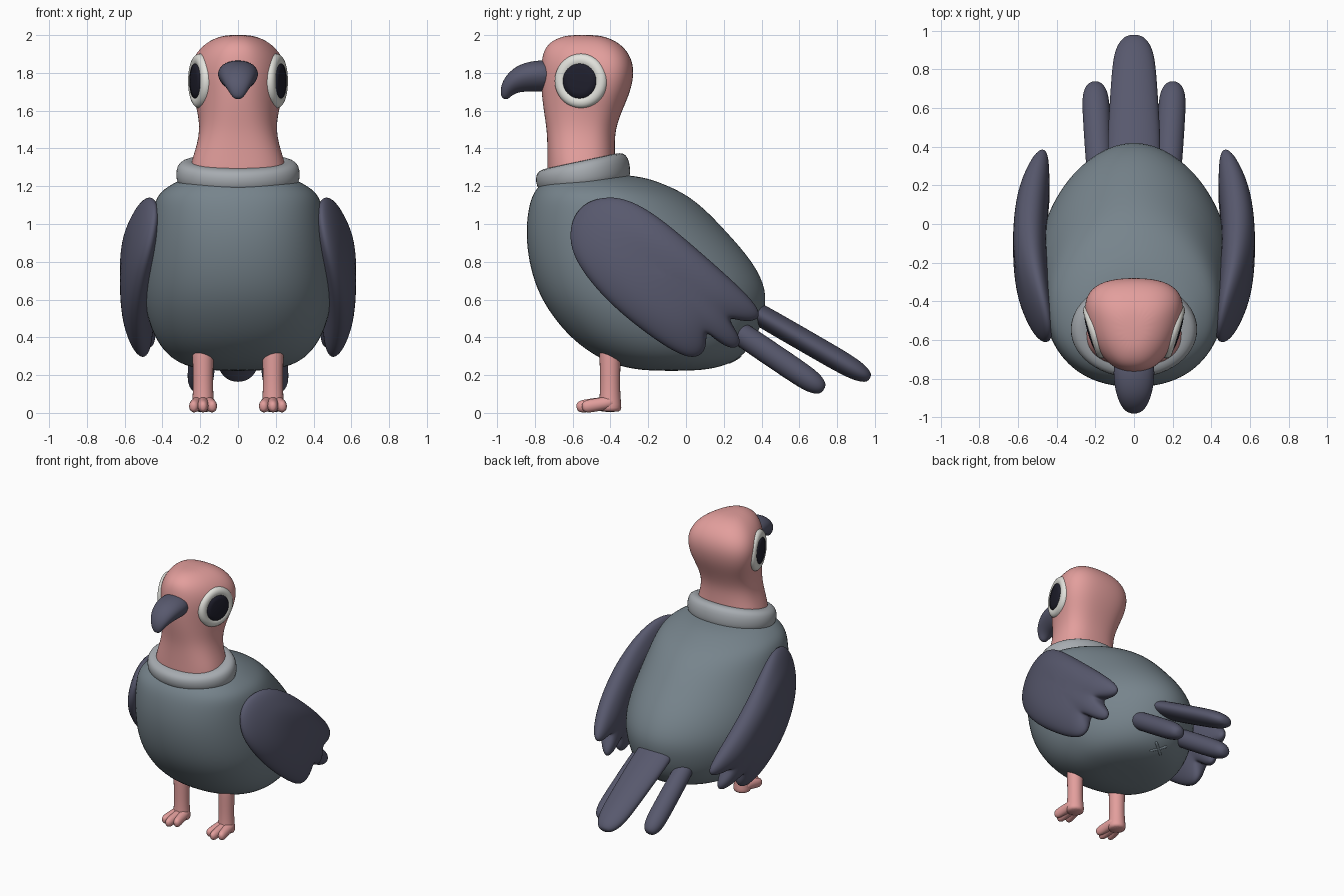
import bpy, bmesh
from math import sin, cos, pi, radians, copysign
from mathutils import Vector

if "Cube" in bpy.data.objects:
    bpy.data.objects.remove(bpy.data.objects["Cube"])


def material(name, rgb):
    m = bpy.data.materials.new(name)
    m.diffuse_color = [(c / 255) ** 2.2 for c in rgb] + [1]
    m.use_nodes = True
    m.node_tree.nodes["Principled BSDF"].inputs["Base Color"].default_value = m.diffuse_color
    return m


PINK = material("pink skin", (226, 157, 155))
GREY = material("body grey", (118, 131, 139))
DARK = material("dark feather", (88, 89, 109))
PALE = material("collar grey", (165, 170, 175))
WHITE = material("eye white", (226, 226, 220))
BLACK = material("pupil", (36, 36, 48))


def loft(name, rings, mat, mirror=False, levels=2):
    """Skin a stack of equal-length point rings, cap both ends."""
    bm = bmesh.new()
    vs = [[bm.verts.new(p) for p in ring] for ring in rings]
    n = len(vs[0])
    for a, b in zip(vs, vs[1:]):
        for i in range(n):
            j = (i + 1) % n
            bm.faces.new((a[i], a[j], b[j], b[i]))
    bm.faces.new(vs[0])
    bm.faces.new(vs[-1])
    bmesh.ops.recalc_face_normals(bm, faces=bm.faces)
    for f in bm.faces:
        f.smooth = True
    me = bpy.data.meshes.new(name)
    bm.to_mesh(me)
    bm.free()
    me.materials.append(mat)
    ob = bpy.data.objects.new(name, me)
    bpy.context.collection.objects.link(ob)
    if mirror:
        ob.modifiers.new("Mirror", 'MIRROR').use_mirror_merge = False
    if levels:
        s = ob.modifiers.new("Subdivision", 'SUBSURF')
        s.levels = s.render_levels = levels
    return ob


def circle(n, power=2.0, back_power=None):
    """Unit superellipse points, optionally with another power on the +y half."""
    out = []
    for i in range(n):
        a = 2 * pi * i / n
        c, s = cos(a), sin(a)
        p = back_power if back_power and s > 0 else power
        out.append((copysign(abs(c) ** (2 / p), c), copysign(abs(s) ** (2 / p), s)))
    return out


def slices(rows, power, back_power, taper=lambda z: 0):
    """Horizontal slices from rows of (z, front y, back y, half width)."""
    rings = []
    for z, yf, yb, w in rows:
        k = taper(z)
        rings.append([(w * c * (1 - 0.3 * k + k * s), (yf + yb) / 2 + (yb - yf) / 2 * s, z)
                      for c, s in circle(24, power, back_power)])
    return rings


def feather(name, start, end, w0, w1, thick, mat, mirror=False, levels=2):
    """Flattened rod with a rounded tip, wide along x."""
    a, b = Vector(start), Vector(end)
    d = (b - a).normalized()
    side = (Vector((1, 0, 0)) - d * d.x).normalized()
    up = side.cross(d)
    length = (b - a).length
    rings = []
    for t, k in ((0, .35), (.04, .8), (.15, 1), (.5, 1), (.8, 1), (.9, .88), (.96, .68), (1, .35)):
        w = (w0 + (w1 - w0) * t) * k
        rings.append([a + d * length * t + side * w * c + up * thick * k * s for c, s in circle(12)])
    return loft(name, rings, mat, mirror, levels)


# Body, rounder in front and tapering to the rear
loft("body", slices([
    (.222, -.20, .05, .12), (.240, -.33, .18, .25), (.285, -.46, .29, .35), (.385, -.605, .375, .432),
    (.52, -.72, .42, .48), (.65, -.795, .437, .497), (.80, -.838, .362, .487), (.95, -.853, .228, .465),
    (1.08, -.84, .105, .445), (1.16, -.815, .0, .42), (1.21, -.775, -.11, .35),
    (1.25, -.73, -.22, .27), (1.265, -.62, -.38, .12)], 2.25, 1.9,
    lambda z: -.06), GREY)

# Puckered cross under the tail
for sx in (-1, 1):
    feather("vent_fold", (-.05 * sx, .22, .268), (.05 * sx, .29, .308), .012, .012, .014, GREY, levels=1)

# Neck and head, narrowing towards the face
loft("head", slices([
    (1.20, -.735, -.37, .26), (1.30, -.735, -.373, .26), (1.40, -.735, -.376, .224), (1.50, -.738, -.374, .207),
    (1.60, -.755, -.337, .222), (1.70, -.767, -.292, .252), (1.80, -.77, -.272, .266),
    (1.88, -.765, -.287, .246), (1.94, -.745, -.33, .198), (1.98, -.695, -.39, .138),
    (2.002, -.62, -.47, .065)], 2.4, 2.5,
    lambda z: .25 * min(1, max(0, (z - 1.4) / .3))), PINK)

# Collar: tilted oval ring with a rounded section
rings = []
for c, s in circle(12, 2.6):
    ring = []
    for cx, sy in circle(28):
        y = (.188 + .064 * c) * sy
        ring.append(((.262 + .07 * c) * cx, -.545 + y - .01 * s, 1.262 + .074 * s + (.165 + .05 * s) * y))
    rings.append(ring)
rings.append(rings[0])
collar = loft("collar", rings, PALE, levels=0)
bm = bmesh.new()
bm.from_mesh(collar.data)
bmesh.ops.delete(bm, geom=[f for f in bm.faces if len(f.verts) > 4], context='FACES_ONLY')
bmesh.ops.remove_doubles(bm, verts=bm.verts, dist=.0001)
bmesh.ops.recalc_face_normals(bm, faces=bm.faces)
bm.to_mesh(collar.data)
bm.free()
collar.modifiers.new("Subdivision", 'SUBSURF').levels = 1

# Hooked beak: (y, z, tilt, half height, half width)
rings = []
for y, z, tilt, h, w in ((-.68, 1.785, 0, .085, .121), (-.80, 1.785, 5, .085, .12),
                         (-.87, 1.77, 25, .077, .105), (-.925, 1.737, 45, .056, .081),
                         (-.953, 1.697, 65, .036, .052), (-.961, 1.66, 78, .016, .024)):
    t = radians(tilt)
    rings.append([(w * c * (.9 + .13 * s), y - h * s * sin(t), z + h * s * cos(t)) for c, s in circle(16)])
loft("beak", rings, DARK)

# Eyes: low rounded rim and a dark pupil, turned slightly forward
yaw = radians(17)
normal = Vector((cos(yaw), -sin(yaw), 0))
across = Vector((sin(yaw), cos(yaw), 0))
centre = Vector((.205, -.557, 1.757))


def lathe(profile):
    return [[centre + across * r * c + Vector((0, 0, r * s)) + normal * h for c, s in circle(32)]
            for r, h in profile]


loft("eye_rim", lathe([(.125, -.05), (.142, -.03), (.148, -.004), (.14, .016), (.122, .027),
                       (.1, .027), (.091, .02), (.05, .018)]), WHITE, True, 1)
loft("pupil", lathe([(.094, .016), (.091, .027), (.06, .032), (.02, .034)]), BLACK, True, 0)

# Wings: scalloped outline (y, z), puffed and bowed around the body
outline = [(-.63, .95), (-.61, 1.05), (-.54, 1.13), (-.42, 1.16), (-.30, 1.14), (-.15, 1.05),
           (.02, .905), (.18, .765), (.30, .655), (.385, .565), (.41, .505), (.365, .475), (.28, .485),
           (.22, .51), (.265, .44), (.305, .37), (.275, .325), (.21, .345), (.15, .39), (.105, .435),
           (.115, .36), (.095, .30), (.04, .278), (-.03, .30), (-.12, .35), (-.28, .465),
           (-.43, .595), (-.55, .735), (-.615, .85)]
# the scallops fade out towards the middle of the wing
smooth = outline
for _ in range(4):
    smooth = [tuple((a + 2 * b + c) / 4 for a, b, c in zip(smooth[i - 1], p, smooth[(i + 1) % len(smooth)]))
              for i, p in enumerate(smooth)]
cy, cz = -.1, .74
steps = (.1, .4, .65, .84, .95, 1)
rings = []
for side, scales in ((1, steps), (-1, steps[-2::-1])):
    for r in scales:
        ring = []
        fade = min(1, (1 - r) / .16)
        for (y, z), (y2, z2) in zip(outline, smooth):
            dy = (y + (y2 - y) * fade - cy) * r
            dz = (z + (z2 - z) * fade - cz) * r
            u = dy * .78 - dz * .62
            bow = (.30 if u < 0 else .25) * u * u
            ring.append((.54 - bow + side * .086 * (1 - r ** 4) ** .5, cy + dy, cz + dz))
        rings.append(ring)
loft("wing", rings, DARK, True)

# Tail feathers
feather("tail_centre", (0, .25, .60), (0, .975, .182), .156, .108, .062, DARK)
feather("tail_side", (.175, .20, .48), (.203, .73, .122), .07, .076, .067, DARK, True)

# Legs and three-toed feet
leg = [(.40, .055), (.34, .06), (.22, .056), (.12, .055), (.06, .06), (.025, .064), (.003, .056)]
loft("leg", [[(.185 + r * c, -.402 + r * s, z) for c, s in circle(12)] for z, r in leg], PINK, True, 1)
for x, y in ((.132, -.55), (.185, -.58), (.238, -.55)):
    feather("toe", (.185 + (x - .185) * .4, -.38, .058), (x, y, .03), .042, .027, .036, PINK, True, 1)
